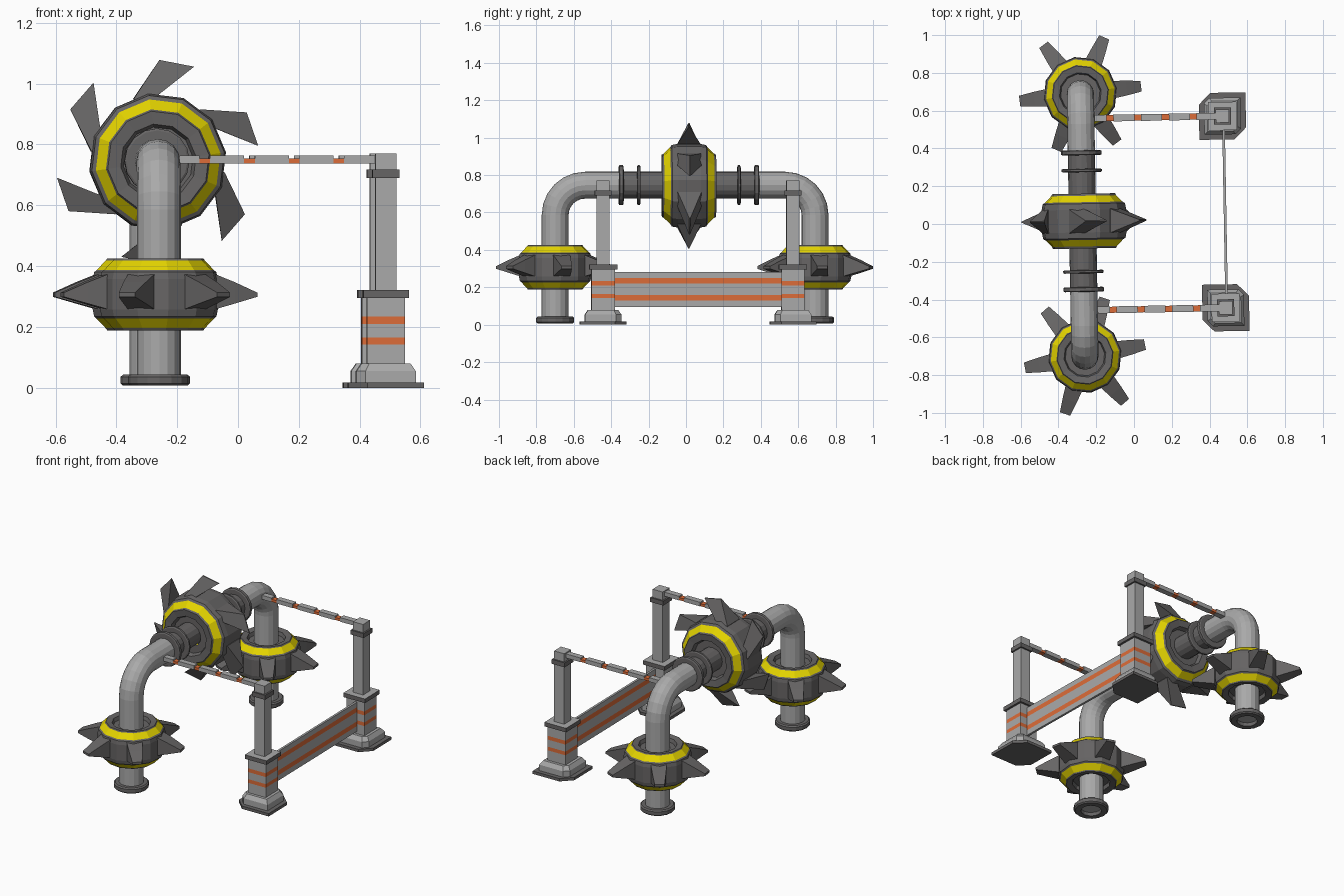
import bpy, bmesh
from math import sin, cos, pi, radians
from mathutils import Matrix, Vector

if "Cube" in bpy.data.objects:
    bpy.data.objects.remove(bpy.data.objects["Cube"])

MATS = {}
for mat_name, col in (("light_grey", (0.40, 0.40, 0.40)), ("dark_grey", (0.135, 0.13, 0.13)),
                      ("yellow", (0.78, 0.66, 0.0)), ("orange", (0.72, 0.15, 0.04))):
    m = bpy.data.materials.new(mat_name)
    m.diffuse_color = (*col, 1)
    m.use_nodes = True
    m.node_tree.nodes["Principled BSDF"].inputs["Base Color"].default_value = m.diffuse_color
    MATS[mat_name] = m
L, D, Y, O = range(4)
TURN = Matrix.Rotation(radians(1.0), 4, 'Z')   # whole assembly sits slightly turned


def finish(name, bm, place=Matrix()):
    bmesh.ops.recalc_face_normals(bm, faces=bm.faces)
    me = bpy.data.meshes.new(name)
    bm.to_mesh(me)
    bm.free()
    for m in MATS.values():
        me.materials.append(m)
    ob = bpy.data.objects.new(name, me)
    ob.matrix_world = TURN @ place
    bpy.context.collection.objects.link(ob)
    return ob


def ngon(n, phase=0.0):
    return [(cos(phase + 2 * pi * i / n), sin(phase + 2 * pi * i / n)) for i in range(n)]


def bridge(bm, a, b, mat):
    n = len(a)
    for i in range(n):
        bm.faces.new((a[i], a[(i + 1) % n], b[(i + 1) % n], b[i])).material_index = mat


def stack(bm, outline, profile, mats, caps=True, loop=False):
    """Scale an outline by each (size, z) and skin it; mats holds one entry per band."""
    rings = [[bm.verts.new((x * r, y * r, z)) for x, y in outline] for r, z in profile]
    pairs = list(zip(rings, rings[1:])) + ([(rings[-1], rings[0])] if loop else [])
    for k, (a, b) in enumerate(pairs):
        bridge(bm, a, b, mats[k] if isinstance(mats, list) else mats)
    if caps and not loop:
        for ring, k in ((rings[0], 0), (rings[-1], -1)):
            bm.faces.new(ring).material_index = mats[k] if isinstance(mats, list) else mats


def box(name, lo, hi, mat):
    bm = bmesh.new()
    bmesh.ops.create_cube(bm, size=1)
    for v in bm.verts:
        v.co = Vector([lo[i] + (v.co[i] + 0.5) * (hi[i] - lo[i]) for i in range(3)])
    for f in bm.faces:
        f.material_index = mat
    return finish(name, bm)


def blade(bm, sections):
    """Loft through sections of (angle0, angle1, radius, top, bottom)."""
    rings = []
    for a0, a1, r, t, b in sections:
        rings.append([bm.verts.new((r * cos(radians(a)), r * sin(radians(a)), z))
                      for a, z in ((a0, b), (a1, b), (a1, t), (a0, t))])
    for a, b in zip(rings, rings[1:]):
        bridge(bm, a, b, D)
    for ring in (rings[0], rings[-1]):
        bm.faces.new(ring).material_index = D


def rotor(name, half_profile, sections, start, place):
    bm = bmesh.new()
    profile = half_profile + [(r, -z) for r, z in reversed(half_profile)]
    n = len(half_profile)
    mats = [D] * (2 * n - 1)
    yel = n - 4                                   # painted sloped band
    mats[yel] = mats[2 * n - 2 - yel] = Y
    stack(bm, ngon(12, radians(8)), profile, mats, caps=False)
    for k in range(6):
        turn = start + 60 * k
        blade(bm, [(a0 + turn, a1 + turn, r, t, b) for a0, a1, r, t, b in sections])
    finish(name, bm, place)


PX, PZ, PR = -0.272, 0.746, 0.072
LEG, BEND, MID = 0.695, 0.16, 0.02

# Arched pipe: swept ring along two legs, two elbows and a span
half = [(-LEG, 0.03, 0.0), (-LEG, PZ - BEND, 0.0)]
for i in range(1, 7):
    a = i * pi / 12
    half.append((-LEG + BEND * (1 - cos(a)), PZ - BEND + BEND * sin(a), a))
path = half + [(MID - 0.36, PZ, pi / 2), (MID + 0.36, PZ, pi / 2)]
path += [(-y, z, pi - a) for y, z, a in reversed(half)]
bm = bmesh.new()
rings = [[bm.verts.new((PX + PR * c, y + PR * s * cos(a), z - PR * s * sin(a))) for c, s in ngon(16)]
         for y, z, a in path]
for k, (a, b) in enumerate(zip(rings, rings[1:])):
    bridge(bm, a, b, D if k == len(half) else L)
bm.faces.new(rings[0])
bm.faces.new(rings[-1])
finish("arched_pipe", bm)

# Pipe feet: hollow bevelled rings
for side, s in (("front", -1), ("back", 1)):
    bm = bmesh.new()
    stack(bm, ngon(16), [(0.06, 0.007), (0.094, 0.007), (0.102, 0.014), (0.102, 0.036),
                         (0.094, 0.043), (0.06, 0.043)], D, loop=True)
    finish(side + "_pipe_foot", bm, Matrix.Translation((PX, s * LEG, 0)))

# Flanges on the span
upright = Matrix.Rotation(pi / 2, 4, 'X')
for s in (-1, 1):
    for off, t in ((0.268, 0.009), (0.362, 0.013)):
        bm = bmesh.new()
        stack(bm, ngon(16), [(0.1, -t), (0.107, -t + 0.004), (0.107, t - 0.004), (0.1, t)], D)
        finish("pipe_flange", bm, Matrix.Translation((PX, MID + s * off, PZ)) @ upright)

# Bladed rotor around the middle of the span
rotor("middle_rotor",
      [(0.07, 0.115), (0.115, 0.115), (0.125, 0.14), (0.168, 0.145), (0.174, 0.134),
       (0.207, 0.1), (0.22, 0.092), (0.226, 0.06)],
      [(111, 88, 0.19, 0.066, -0.066), (111, 89, 0.222, 0.063, -0.063), (89, 69, 0.335, 0.003, -0.003)],
      0, Matrix.Translation((PX + 0.008, MID, PZ - 0.003)) @ upright)

# Bladed rotors around the legs
petal = [(-17, 17, 0.165, 0.075, -0.055), (-9, 9, 0.25, 0.04, -0.03), (-5, 5, 0.325, 0.006, -0.008)]
for side, s, start in (("front", -1, 10), ("back", 1, 6)):
    rotor(side + "_rotor",
          [(0.07, 0.09), (0.105, 0.09), (0.112, 0.112), (0.148, 0.118), (0.153, 0.111),
           (0.183, 0.08), (0.191, 0.073), (0.196, 0.05)],
          petal, start, Matrix.Translation((PX, s * LEG, 0.307)))

# Gate posts with stepped, striped profile and corner-cut feet
POST_X, POSTS = 0.478, (-0.452, 0.563)
square = [(1, 1), (-1, 1), (-1, -1), (1, -1)]
for side, s, y in (("front", -1, POSTS[0]), ("back", 1, POSTS[1])):
    at = Matrix.Translation((POST_X, y, 0))
    cut = [(x, yy * s) for x, yy in ((1, 1), (-0.5, 1), (-1, 0.5), (-1, -1), (0.5, -1), (1, -0.5))]
    bm = bmesh.new()
    stack(bm, cut, [(0.124, 0), (0.124, 0.018)], D)
    finish(side + "_post_plate", bm, at)
    soft = [(x, yy * s) for x, yy in ((1, 1), (-0.7, 1), (-1, 0.7), (-1, -1), (0.7, -1), (1, -0.7))]
    bm = bmesh.new()
    stack(bm, soft, [(0.097, 0.018), (0.097, 0.055), (0.08, 0.08)], L)
    finish(side + "_post_base", bm, at)
    bm = bmesh.new()
    stack(bm, square,
          [(0.062, 0.07), (0.062, 0.142), (0.062, 0.165), (0.062, 0.21), (0.062, 0.234),
           (0.062, 0.296), (0.075, 0.296), (0.075, 0.322), (0.035, 0.322), (0.035, 0.69),
           (0.045, 0.69), (0.045, 0.718), (0.035, 0.718), (0.035, 0.77)],
          [L, O, L, O, L, D, D, L, L, D, D, D, L])
    finish(side + "_gate_post", bm, at)

    # Jointed arm from post to pipe
    x = -0.2
    for k in range(5):
        end = -0.135 + 0.147 * k if k < 4 else 0.445
        box(side + "_arm_link", (x, y - 0.018, 0.737), (end, y + 0.018, 0.763), L)
        if k < 4:
            box(side + "_arm_joint", (end - 0.001, y - 0.016, 0.738), (end + 0.036, y + 0.016, 0.754), O)
        x = end + 0.035

# Striped panel between the posts
bm = bmesh.new()
bar = [(0.007, -0.393), (0.007, 0.504), (-0.007, 0.504), (-0.007, -0.393)]
stack(bm, bar, [(1, 0.096), (1, 0.13), (1, 0.16), (1, 0.22), (1, 0.25), (1, 0.282)], [L, O, L, O, L])
finish("striped_panel", bm, Matrix.Translation((POST_X + 0.005, 0, 0)))
